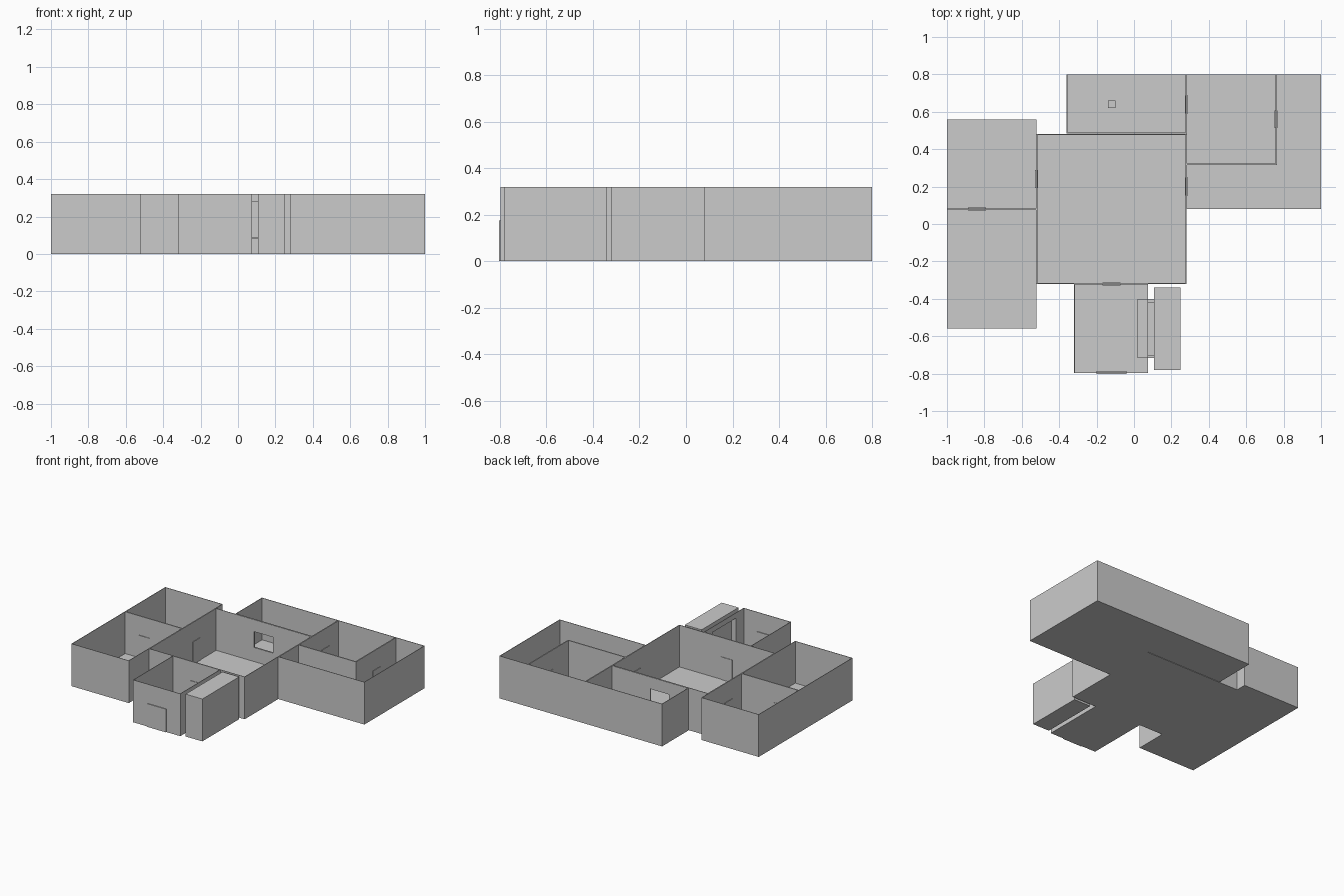
import bpy, bmesh

if "Cube" in bpy.data.objects:
    bpy.data.objects.remove(bpy.data.objects["Cube"])

H = 0.32        # wall height
T = 0.004       # wall and floor thickness
DOOR_H = 0.175


def rect(x0, x1, y0, y1):
    return [(x0, y0), (x1, y0), (x1, y1), (x0, y1)]


def room(name, outline):
    """Open-topped room: floor plus walls along a counter-clockwise outline."""
    bm = bmesh.new()
    low = [bm.verts.new((x, y, 0)) for x, y in outline]
    top = [bm.verts.new((x, y, H)) for x, y in outline]
    n = len(low)
    bm.faces.new(low[::-1])
    for i in range(n):
        j = (i + 1) % n
        bm.faces.new((low[i], low[j], top[j], top[i]))
    mesh = bpy.data.meshes.new(name)
    bm.to_mesh(mesh)
    bm.free()
    ob = bpy.data.objects.new(name, mesh)
    bpy.context.collection.objects.link(ob)
    mod = ob.modifiers.new("thickness", 'SOLIDIFY')
    mod.thickness = T
    mod.offset = -1
    mod.use_even_offset = True
    return ob


def box(name, x0, x1, y0, y1, z0, z1):
    bpy.ops.mesh.primitive_cube_add(
        size=1, location=((x0 + x1) / 2, (y0 + y1) / 2, (z0 + z1) / 2))
    ob = bpy.context.object
    ob.name = name
    ob.scale = (x1 - x0, y1 - y0, z1 - z0)
    bpy.ops.object.transform_apply(location=False, rotation=False, scale=True)
    return ob


def cut(cutter, *targets):
    cutter.hide_render = True
    cutter.display_type = 'WIRE'
    for t in targets:
        mod = t.modifiers.new("opening", 'BOOLEAN')
        mod.operation = 'DIFFERENCE'
        mod.solver = 'EXACT'
        mod.object = cutter


def door(name, x, y, along, width=0.096, depth=0.016):
    w, d = width / 2, depth / 2
    dx, dy = (w, d) if along == 'x' else (d, w)
    box(name, x - dx, x + dx, y - dy, y + dy, 0, DOOR_H)


# Rooms
hall = room("main_hall", rect(-0.52, 0.28, -0.32, 0.48))
back = room("back_room", rect(-0.36, 0.28, 0.484, 0.80))
entry = room("entry_room", rect(-0.32, 0.076, -0.797, -0.32))
room("left_front_room", rect(-1.0, -0.52, -0.56, 0.08))
room("left_back_room", rect(-1.0, -0.52, 0.08, 0.56))
room("right_inner_room", rect(0.28, 0.76, 0.32, 0.80))
room("right_outer_room", [(0.28, 0.08), (1.0, 0.08), (1.0, 0.80),
                          (0.76, 0.80), (0.76, 0.32), (0.28, 0.32)])

# Window between hall and back room, with the small stand behind it
cut(box("back_window_cutter", -0.20, -0.04, 0.45, 0.52, 0.11, 0.23), hall, back)
box("small_stand", -0.14, -0.10, 0.62, 0.66, T, 0.15)

# Service booth with its window, lining and counter
box("booth", 0.108, 0.248, -0.78, -0.34, 0, H)
cut(box("booth_window_cutter", 0.05, 0.10, -0.70, -0.42, 0.09, 0.28), entry)
box("counter", 0.02, 0.108, -0.717, -0.40, 0.082, 0.09)
box("window_lining_top", 0.076, 0.108, -0.704, -0.42, 0.28, 0.284)
for name, y in (("window_lining_front", -0.704), ("window_lining_back", -0.424)):
    box(name, 0.076, 0.108, y, y + T, 0.09, 0.28)

# Doors
door("front_door", -0.12, -0.795, 'x', width=0.16)
door("hall_door", -0.12, -0.32, 'x')
door("left_hall_door", -0.52, 0.24, 'y')
door("left_room_door", -0.84, 0.08, 'x')
door("right_hall_door", 0.28, 0.20, 'y')
door("back_room_door", 0.28, 0.64, 'y')
door("inner_room_door", 0.76, 0.56, 'y')
